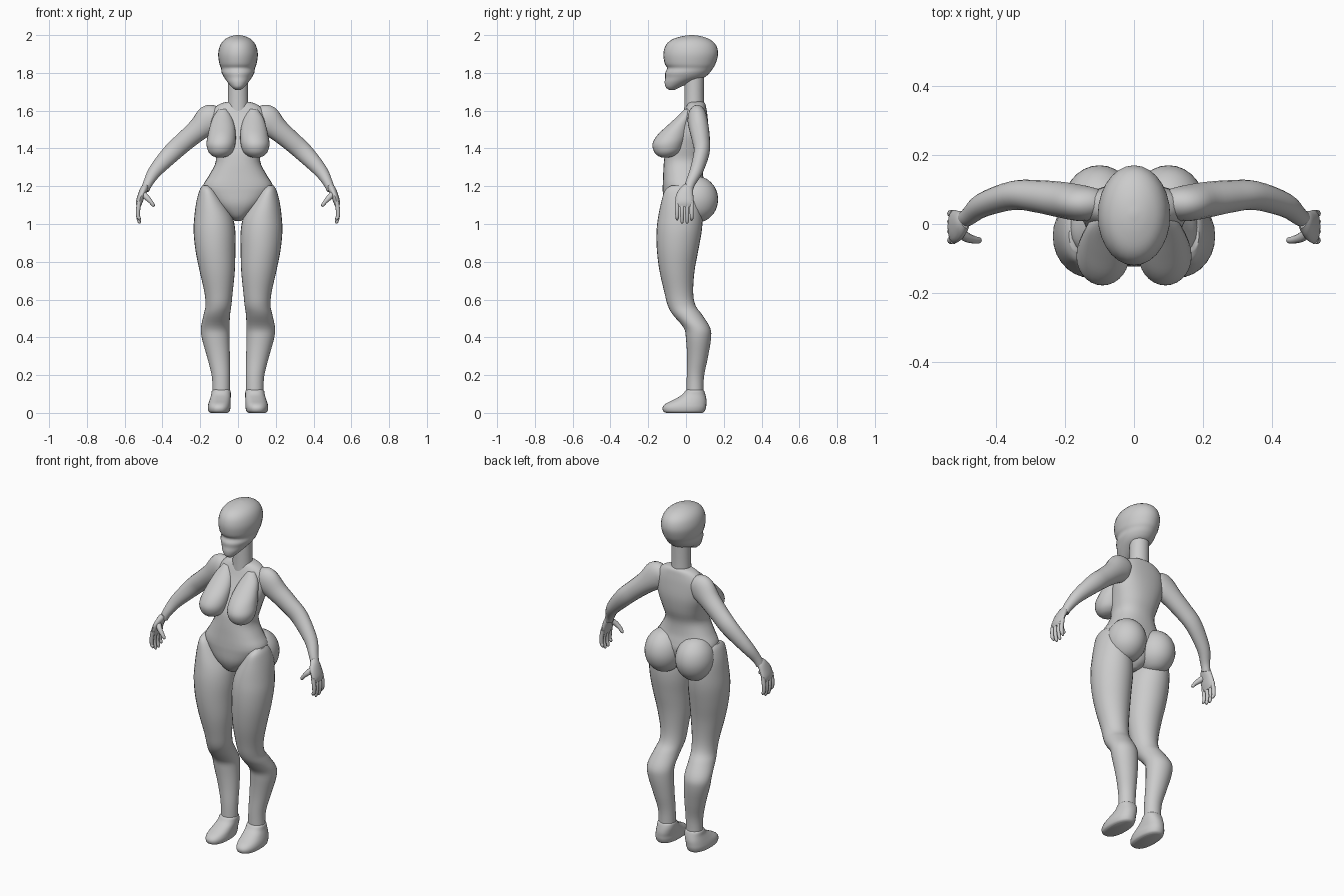
import bpy, bmesh, math
from mathutils import Vector

N = 28


def spline(rows, steps=4):
    """Catmull-Rom interpolation through rows of numbers."""
    out = []
    for i in range(len(rows) - 1):
        p = [rows[max(i - 1, 0)], rows[i], rows[i + 1], rows[min(i + 2, len(rows) - 1)]]
        for s in range(steps):
            t = s / steps
            out.append([0.5 * (2 * b + (c - a) * t + (2 * a - 5 * b + 4 * c - d) * t * t
                               + (3 * b - a - 3 * c + d) * t ** 3) for a, b, c, d in zip(*p)])
    return out + [list(rows[-1])]


def skin(name, rings, mirror):
    """Bridge rings of points, cap the ends, optionally mirror across x."""
    bm = bmesh.new()
    vs = [[bm.verts.new(p) for p in r] for r in rings]
    for a, b in zip(vs, vs[1:]):
        for i in range(len(a)):
            j = (i + 1) % len(a)
            bm.faces.new((a[i], a[j], b[j], b[i]))
    bm.faces.new(vs[0][::-1])
    bm.faces.new(vs[-1])
    bmesh.ops.recalc_face_normals(bm, faces=bm.faces)
    me = bpy.data.meshes.new(name)
    bm.to_mesh(me)
    bm.free()
    ob = bpy.data.objects.new(name, me)
    bpy.context.collection.objects.link(ob)
    if mirror:
        ob.modifiers.new("Mirror", 'MIRROR').use_mirror_merge = False
    bpy.ops.object.select_all(action='DESELECT')
    ob.select_set(True)
    bpy.context.view_layer.objects.active = ob
    bpy.ops.object.shade_smooth_by_angle(angle=math.radians(50))
    return ob


def stack(name, rows, mirror=False, power=2.0):
    """Horizontal sections: z, x min, x max, y min, y max."""
    rings = []
    for z, x0, x1, y0, y1 in spline(rows):
        ring = []
        for i in range(N):
            a = 2 * math.pi * i / N
            c, s = math.cos(a), math.sin(a)
            e = 2 / power
            ring.append(((x0 + x1) / 2 + (x1 - x0) / 2 * math.copysign(abs(c) ** e, c),
                         (y0 + y1) / 2 + (y1 - y0) / 2 * math.copysign(abs(s) ** e, s), z))
        rings.append(ring)
    return skin(name, rings, mirror)


def tube(name, rows, n=16):
    """Mirrored limb along a path: x, y, z, radius across, radius in depth."""
    pts = spline(rows)
    rings = []
    for k, (x, y, z, ra, rb) in enumerate(pts):
        t = (Vector(pts[min(k + 1, len(pts) - 1)][:3]) - Vector(pts[max(k - 1, 0)][:3])).normalized()
        u = t.cross(Vector((0, 1, 0))).normalized()
        v = u.cross(t)
        rings.append([Vector((x, y, z)) + u * ra * math.cos(2 * math.pi * i / n)
                      + v * rb * math.sin(2 * math.pi * i / n) for i in range(n)])
    return skin(name, rings, True)


def sym(rows):
    """Sections centred on x: z, half width, y min, y max."""
    return [(z, -w, w, a, b) for z, w, a, b in rows]


# Head and neck
stack("head", sym([(1.71, .015, -.09, -.06), (1.725, .033, -.108, -.03), (1.75, .055, -.113, .03),
                   (1.775, .073, -.11, .095), (1.80, .086, -.11, .125), (1.825, .09, -.1, .143),
                   (1.85, .099, -.113, .157), (1.90, .105, -.12, .17), (1.945, .095, -.108, .16),
                   (1.975, .073, -.077, .13), (1.993, .04, -.025, .085), (2.0, .008, .022, .038)]))
stack("neck", sym([(1.59, .056, -.01, .097), (1.68, .053, -.008, .094), (1.80, .053, -.008, .096)]))

# Torso
stack("torso", sym([(1.015, .015, -.04, .02), (1.04, .05, -.085, .06), (1.10, .12, -.117, .09),
                    (1.17, .177, -.123, .105), (1.21, .182, -.123, .10), (1.26, .152, -.121, .09),
                    (1.33, .118, -.117, .09), (1.40, .128, -.105, .11), (1.48, .148, -.065, .12),
                    (1.56, .152, -.025, .115), (1.61, .13, -.005, .108), (1.64, .085, .01, .1),
                    (1.65, .03, .03, .08)]), power=2.3)

# Bust
stack("breast", [(1.353, .075, .115, -.13, -.09), (1.362, .05, .138, -.15, -.06),
                 (1.385, .026, .158, -.17, -.03), (1.425, .014, .167, -.177, -.01),
                 (1.47, .012, .16, -.152, .01), (1.52, .018, .148, -.1, .02),
                 (1.57, .035, .13, -.045, .03), (1.61, .06, .1, -.005, .03)], True)

# Buttocks
stack("buttock", [(1.13 + .125 * math.sin(a), .1 - .105 * math.cos(a), .1 + .105 * math.cos(a),
                   .05 - .11 * math.cos(a), .05 + .12 * math.cos(a))
                  for a in [math.radians(d) for d in (-87, -60, -30, 0, 30, 60, 87)]], True)

# Legs
stack("leg", [(1.205, .15, .188, -.075, .01), (1.18, .12, .203, -.11, .05),
              (1.12, .075, .22, -.13, .08), (1.04, .03, .231, -.147, .088),
              (.96, .014, .235, -.156, .083), (.86, .014, .225, -.154, .065),
              (.75, .017, .203, -.14, .045), (.64, .028, .178, -.115, .038),
              (.57, .035, .172, -.097, .05), (.52, .042, .182, -.07, .085),
              (.45, .045, .196, -.012, .128), (.39, .045, .19, .0, .132),
              (.29, .043, .162, .006, .115), (.19, .042, .138, .004, .095),
              (.09, .042, .135, .003, .092)], True)

# Feet
stack("foot", [(0, .058, .145, -.105, .085), (.008, .045, .156, -.12, .098),
               (.028, .04, .16, -.124, .106), (.048, .04, .157, -.108, .108),
               (.07, .039, .15, -.065, .108), (.095, .038, .142, -.022, .103),
               (.118, .04, .138, -.002, .095), (.125, .05, .125, .01, .085)], True, 2.3)

# Arms
tube("arm", [(.085, .06, 1.585, .03, .025), (.11, .06, 1.575, .06, .043), (.15, .06, 1.553, .077, .052),
             (.21, .07, 1.5, .06, .052), (.28, .08, 1.44, .053, .047), (.347, .083, 1.38, .05, .042),
             (.435, .056, 1.285, .037, .035), (.475, .025, 1.22, .026, .027),
             (.492, .012, 1.18, .022, .024)], 20)

# Hands
tube("palm", [(.487, .008, 1.205, .014, .02), (.497, .004, 1.185, .02, .034),
              (.512, -.006, 1.15, .019, .046), (.523, -.008, 1.115, .017, .048),
              (.526, -.008, 1.09, .01, .044)])
for k, (y, tip) in enumerate([(-.047, 1.02), (-.021, 1.003), (.006, 1.003), (.03, 1.018)]):
    tube("finger_%d" % (k + 1), [(.522, y, 1.12, .011, .011), (.529, y, 1.075, .0115, .0115),
                                 (.529, y, 1.04, .01, .01), (.523, y, tip + .01, .009, .009),
                                 (.52, y, tip, .004, .004)], 10)
tube("thumb", [(.507, -.02, 1.165, .016, .016), (.485, -.038, 1.142, .015, .014),
               (.462, -.046, 1.118, .011, .011), (.449, -.047, 1.1, .009, .009),
               (.444, -.047, 1.093, .004, .004)], 10)
